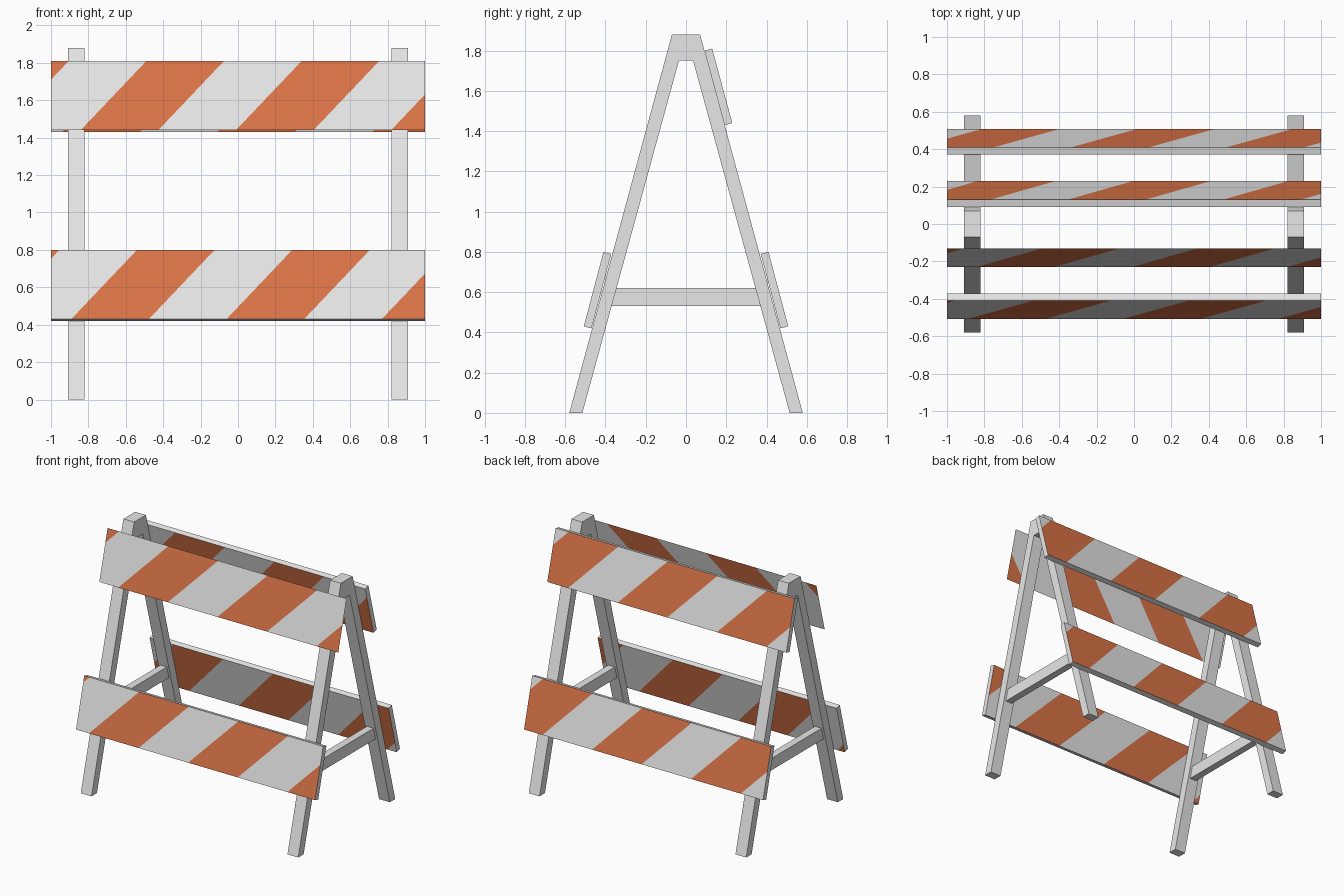
import bpy, bmesh
from math import pi, radians, sin, cos, ceil
from mathutils import Vector, Matrix

cube = bpy.data.objects.get("Cube")
if cube:
    bpy.data.objects.remove(cube, do_unlink=True)


def material(name, rgb):
    mat = bpy.data.materials.new(name)
    mat.use_nodes = True
    mat.diffuse_color = (*rgb, 1)
    mat.node_tree.nodes["Principled BSDF"].inputs["Base Color"].default_value = (*rgb, 1)
    return mat


WHITE = material("white", (0.8, 0.8, 0.8))
ORANGE = material("safety_orange", (0.72, 0.178, 0.064))

PERIOD = 0.83      # one white and one orange stripe
SLOPE = 0.95       # sideways run of a stripe per unit of height
LEAN = radians(15)
THICK = 0.04


def finish(name, bm, mats):
    mesh = bpy.data.meshes.new(name)
    bm.to_mesh(mesh)
    bm.free()
    for mat in mats:
        mesh.materials.append(mat)
    obj = bpy.data.objects.new(name, mesh)
    bpy.context.collection.objects.link(obj)
    return obj


def extrude_profile(name, points, x_mid, width):
    """Extrude a (y, z) outline along x."""
    bm = bmesh.new()
    face = bm.faces.new([bm.verts.new((x_mid - width / 2, y, z)) for y, z in points])
    new = bmesh.ops.extrude_face_region(bm, geom=[face])["geom"]
    bmesh.ops.translate(bm, vec=(width, 0, 0),
                        verts=[v for v in new if isinstance(v, bmesh.types.BMVert)])
    bmesh.ops.recalc_face_normals(bm, faces=bm.faces)
    return finish(name, bm, [WHITE])


def stripe_side(bm, normal, sign, top, phase):
    """Cut slanted stripes into the faces pointing along normal and colour them."""
    def side_faces():
        return [f for f in bm.faces if f.normal.dot(normal) > 0.99]

    cut = Vector((sign, 0, -SLOPE))
    half = PERIOD / 2
    for k in range(ceil((-1.1 - phase) / half), ceil((1.5 - phase) / half)):
        faces = side_faces()
        edges = {e for f in faces for e in f.edges}
        verts = {v for f in faces for v in f.verts}
        bmesh.ops.bisect_plane(bm, geom=faces + list(edges) + list(verts), dist=1e-5,
                               plane_co=(sign * (phase + k * half), 0, top),
                               plane_no=cut.normalized())
        bm.normal_update()
    for f in side_faces():
        c = f.calc_center_median()
        along = sign * c.x - SLOPE * (c.z - top)
        f.material_index = int((along - phase) % PERIOD < half)


def board(name, top, bottom, outer_phase, inner_phase=None, back=False):
    """Leaning board facing the front; a board with no inner phase is a thin sheet."""
    normal = Vector((0, -cos(LEAN), sin(LEAN)))
    bm = bmesh.new()
    corners = [(-1, *bottom), (1, *bottom), (1, *top), (-1, *top)]
    outer = bm.faces.new([bm.verts.new(c) for c in corners])
    if inner_phase is not None:
        new = bmesh.ops.extrude_face_region(bm, geom=[outer], use_keep_orig=True)["geom"]
        bmesh.ops.translate(bm, vec=-normal * THICK,
                            verts=[v for v in new if isinstance(v, bmesh.types.BMVert)])
        bmesh.ops.recalc_face_normals(bm, faces=bm.faces)
    bm.normal_update()
    stripe_side(bm, normal, 1, top[1], outer_phase)
    if inner_phase is not None:
        stripe_side(bm, -normal, -1, top[1], inner_phase)
    if back:
        bmesh.ops.rotate(bm, matrix=Matrix.Rotation(pi, 3, "Z"), verts=bm.verts)
    finish(name, bm, [WHITE, ORANGE])


# A-shaped end frames with a cross bar
half_outline = [(0.035, 1.75), (0.515, 0), (0.58, 0), (0.07, 1.88)]
outline = half_outline + [(-y, z) for y, z in reversed(half_outline)]
bar = [(-0.375, 0.53), (0.375, 0.53), (0.355, 0.62), (-0.355, 0.62)]
for side, x in (("left", 0.865), ("right", -0.865)):
    extrude_profile(side + "_end_frame", outline, x, 0.09)
    extrude_profile(side + "_cross_bar", bar, x, 0.055)

# Striped boards
upper = ((-0.13, 1.81), (-0.23, 1.44))
lower = ((-0.41, 0.8), (-0.508, 0.43))
board("front_upper_sheet", *upper, -0.49)
board("front_lower_board", *lower, -0.54, -0.36)
board("back_upper_board", *upper, -0.06, -0.58, back=True)
board("back_lower_board", *lower, -0.08, 0.04, back=True)
